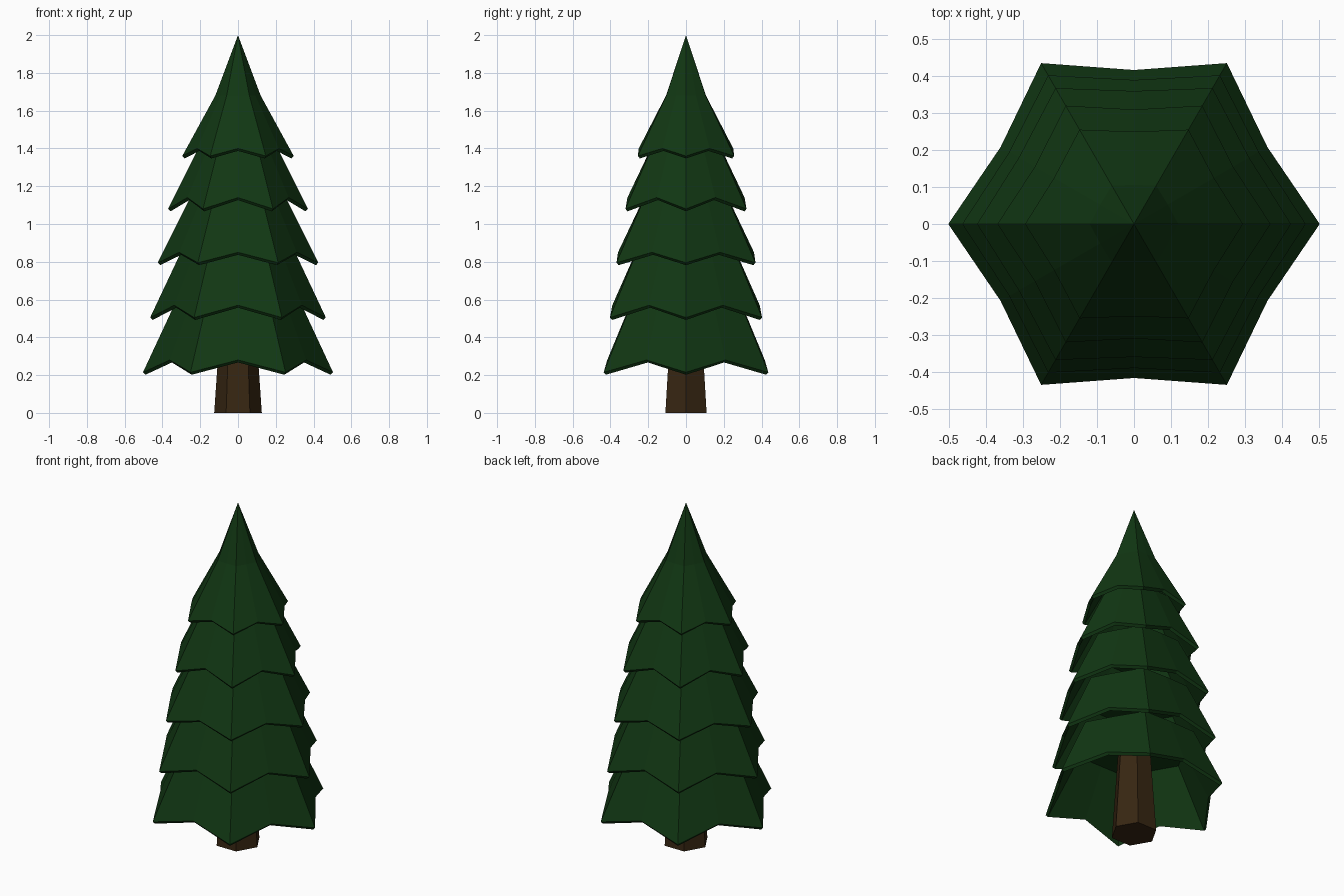
import bpy, bmesh
from math import cos, sin, pi

cube = bpy.data.objects.get("Cube")
if cube:
    bpy.data.objects.remove(cube)


def make_material(name, color):
    mat = bpy.data.materials.new(name)
    mat.use_nodes = True
    mat.diffuse_color = color
    mat.node_tree.nodes["Principled BSDF"].inputs["Base Color"].default_value = color
    return mat


green = make_material("pine_green", (0.0056, 0.038, 0.0065, 1))
brown = make_material("bark_brown", (0.038, 0.019, 0.006, 1))


def ring(bm, r_corner, z_corner, r_mid, z_mid):
    """Twelve points: corners every 60 degrees, midpoints between them."""
    verts = []
    for i in range(12):
        r, z = (r_mid, z_mid) if i % 2 else (r_corner, z_corner)
        verts.append(bm.verts.new((r * cos(i * pi / 6), r * sin(i * pi / 6), z)))
    return verts


def bridge(bm, lower, upper):
    n = len(lower)
    for i in range(n):
        j = (i + 1) % n
        bm.faces.new((lower[i], lower[j], upper[j], upper[i]))


def finish(bm, name, mat):
    bmesh.ops.recalc_face_normals(bm, faces=bm.faces[:])
    mesh = bpy.data.meshes.new(name)
    bm.to_mesh(mesh)
    bm.free()
    mesh.materials.append(mat)
    obj = bpy.data.objects.new(name, mesh)
    bpy.context.collection.objects.link(obj)
    return obj


# Branch tiers: corner radius, corner height, midpoint radius, midpoint height, top radius
tiers = [
    (0.503, 0.215, 0.417, 0.28, 0.34),
    (0.465, 0.505, 0.39, 0.57, 0.30),
    (0.425, 0.795, 0.36, 0.85, 0.25),
    (0.37, 1.08, 0.31, 1.14, 0.195),
    (0.295, 1.36, 0.25, 1.40, 0.12),
]
LIP = 0.013
for n, (rc, zc, rm, zm, rt) in enumerate(tiers):
    last = n == len(tiers) - 1
    zt = 1.68 if last else zc + 0.35
    bm = bmesh.new()
    # hollow underside, sloping lip, outer skirt
    ceiling = ring(bm, rt - 0.03, zt - 0.03, rt * 0.88 - 0.03, zt - 0.03)
    lip = ring(bm, rc - LIP, zc - LIP, rm - LIP, zm - LIP)
    edge = ring(bm, rc, zc, rm, zm)
    top = ring(bm, rt, zt, rt * 0.88, zt)
    bm.faces.new(ceiling)
    bridge(bm, ceiling, lip)
    bridge(bm, lip, edge)
    bridge(bm, edge, top)
    if last:
        # pointed crown
        apex = bm.verts.new((0, 0, 2))
        for i in range(12):
            bm.faces.new((top[i], top[(i + 1) % 12], apex))
    else:
        bm.faces.new(top)
    finish(bm, f"branch_tier_{n + 1}", green)

# Tapered six-sided trunk
bm = bmesh.new()
bmesh.ops.create_cone(bm, cap_ends=True, segments=6, radius1=0.126, radius2=0.085, depth=0.6)
for v in bm.verts:
    v.co = (-v.co.y, v.co.x, v.co.z + 0.3)
finish(bm, "trunk", brown)
